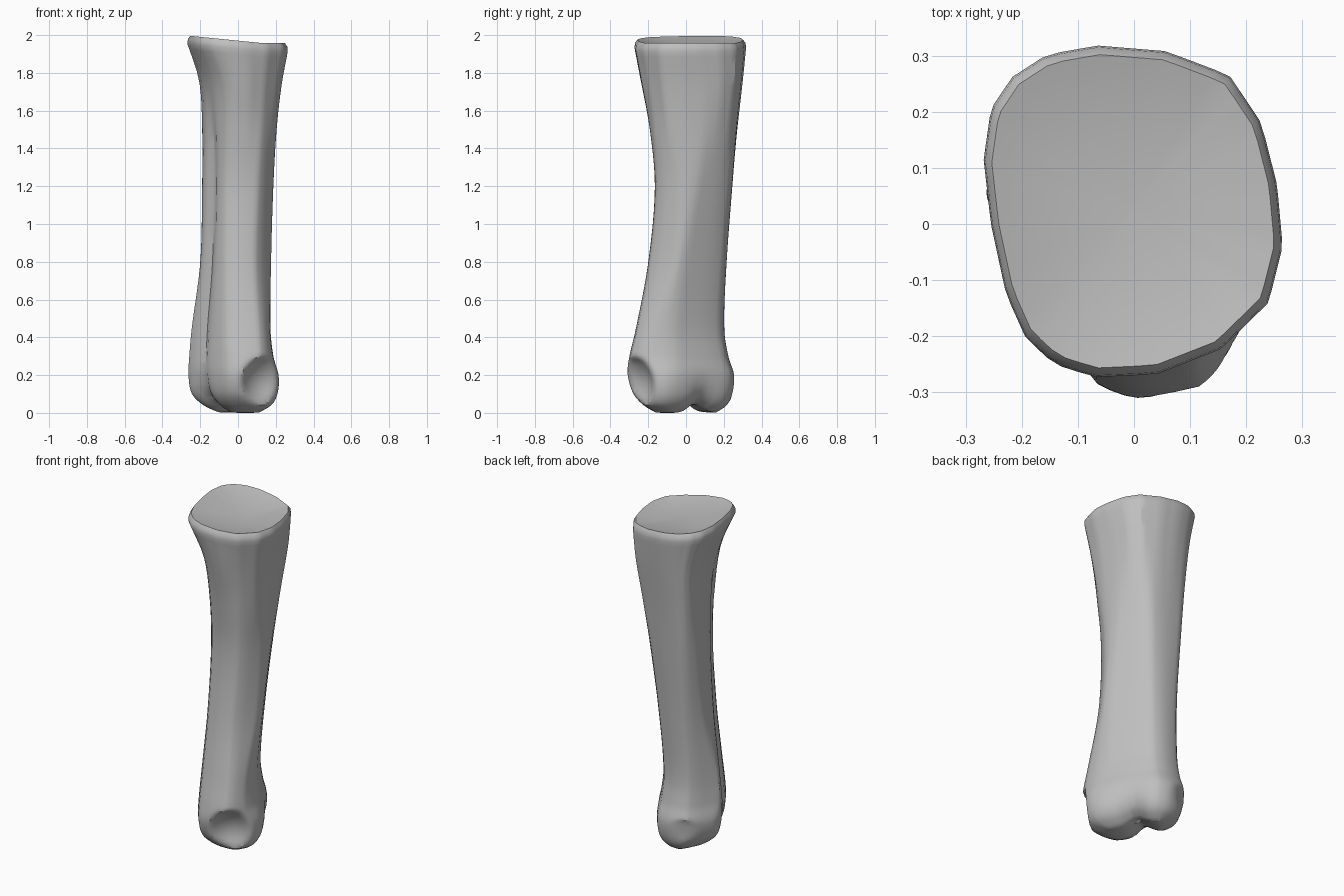
import bpy, bmesh, math
from mathutils import Vector

if "Cube" in bpy.data.objects:
    bpy.data.objects.remove(bpy.data.objects["Cube"])

# Half-widths of the shaft at each height, measured along eight directions
ANGLES = [math.radians(a) for a in (0, 30, 90, 150, 180, 210, 270, 330)]
LEVELS = [
    (0.00, .10, .05, .15, .13, .10, .08, .15, .13),
    (0.04, .172, .11, .212, .20, .18, .15, .22, .22),
    (0.10, .208, .145, .245, .25, .242, .195, .28, .255),
    (0.20, .215, .155, .255, .27, .262, .212, .312, .268),
    (0.30, .188, .135, .225, .25, .258, .208, .30, .26),
    (0.45, .172, .12, .202, .235, .245, .195, .265, .235),
    (0.80, .175, .145, .215, .228, .20, .165, .20, .185),
    (1.20, .187, .19, .245, .245, .19, .148, .165, .18),
    (1.50, .205, .23, .27, .262, .19, .155, .193, .21),
    (1.75, .233, .265, .297, .285, .205, .185, .24, .245),
    (1.93, .265, .28, .315, .32, .268, .265, .275, .278),
]
# Outline of the upper end
TOP = [(.265, -.04), (.255, .07), (.227, .18), (.17, .265), (.057, .308), (-.065, .318),
       (-.155, .302), (-.217, .262), (-.255, .205), (-.268, .115), (-.255, 0), (-.228, -.125),
       (-.193, -.203), (-.142, -.25), (-.07, -.273), (.04, -.268), (.155, -.223), (.24, -.14)]
CENTRE = Vector((0, .02))
STEPS = 8


def smooth(x):
    x = min(1, max(0, x))
    return x * x * (3 - 2 * x)


def bump(x, w):
    return math.exp(-(x / w)**2)


def widths(z):
    """Smooth interpolation of the half-widths at height z."""
    n = len(LEVELS)
    i = max(k for k in range(n - 1) if LEVELS[k][0] <= z + 1e-9)
    a, b = LEVELS[i], LEVELS[i + 1]
    p, q = LEVELS[max(i - 1, 0)], LEVELS[min(i + 2, n - 1)]
    d = b[0] - a[0]
    t = (z - a[0]) / d
    out = []
    for k in range(1, 9):
        ma = (b[k] - p[k]) / (b[0] - p[0]) * d
        mb = (q[k] - a[k]) / (q[0] - a[0]) * d
        out.append((2*t**3 - 3*t*t + 1) * a[k] + (t**3 - 2*t*t + t) * ma
                   + (3*t*t - 2*t**3) * b[k] + (t**3 - t*t) * mb)
    return out


def top_point(direction):
    """Where a ray from the centre meets the upper outline."""
    for i in range(len(TOP)):
        a, b = Vector(TOP[i - 1]) - CENTRE, Vector(TOP[i]) - CENTRE
        ca, cb = a.x * direction.y - a.y * direction.x, b.x * direction.y - b.y * direction.x
        if ca >= 0 > cb and (a + b).dot(direction) > 0:
            return CENTRE + a.lerp(b, ca / (ca - cb))
    return CENTRE + direction


def outline(z):
    """Rounded eight-sided outline with soft corners."""
    h = widths(z)
    corners = []
    for i in range(8):
        j = (i + 1) % 8
        a, b = ANGLES[i], ANGLES[j]
        s = math.sin(b - a)
        corners.append(Vector(((h[i] * math.sin(b) - h[j] * math.sin(a)) / s,
                               (h[j] * math.cos(a) - h[i] * math.cos(b)) / s, z)))
    pts = []
    for i in range(8):
        c = corners[i]
        m0, m1 = (corners[i - 1] + c) / 2, (c + corners[(i + 1) % 8]) / 2
        for k in range(STEPS):
            t = k / STEPS
            curve = m0 * (1 - t)**2 + c * 2 * t * (1 - t) + m1 * t * t
            line = m0.lerp(c, 2 * t) if t < .5 else c.lerp(m1, 2 * t - 1)
            pts.append(curve.lerp(line, .35))
    return pts


# Correction that turns the last outline into the true upper one
SHIFT = [Vector((*(top_point(p.xy - CENTRE) - p.xy), 0)) for p in outline(1.93)]


def section(z):
    w = smooth((z - 1.2) / .73)
    return [p + s * w for p, s in zip(outline(z), SHIFT)]


def pit(p, centre, normal, radius, depth):
    """Flatten and dish the side of a knuckle, softly fading past the rim."""
    rel = p - centre
    d = rel.dot(normal)
    r = (rel - normal * d).length / radius
    if d > -.12 and r < 1.25:
        over = d + depth * max(0, 1 - r * r)
        push = (over + math.sqrt(over * over + .0004)) / 2
        p -= normal * push * (1 - smooth((r - .95) / .3))


FRONT_PIT = (Vector((.115, -.246, .165)), Vector((.57, -.81, -.12)).normalized(), .118, .04)
BACK_PIT = (Vector((-.145, .235, .14)), Vector((-.5, .866, 0)).normalized(), .08, .01)


def sculpt(p):
    """Side groove, split between the two knuckles, and side pits."""
    z = p.z
    side = Vector((-.866, -.5, 0))
    along = Vector((-.5, .866, 0))
    s, d = p.dot(along), p.dot(side)
    if d > 0.06 and .05 < z < 1.75:
        fade = min(1, (z - .05) / .2, (1.75 - z) / .3)
        p -= side * .02 * fade * bump(s - .02, .035)
    if z < .28:
        p += side * (-d) * .24 * smooth(1 - z / .28) * bump(s - .03, .065)
        p.z += .05 * max(0, 1 - z / .15) * bump(s - .03, .06)
    pit(p, *FRONT_PIT)
    pit(p, *BACK_PIT)
    return p


def tilt(p, amount):
    p.z += amount * (-.1 * p.x + .1 * max(0, p.x - .13))
    return p


rings = []
# Underside, from the middle outwards
base = section(0)
mid = sum(base, Vector()) / len(base)
for s in (.05, .3, .55, .8):
    rings.append([sculpt(mid.lerp(p, s) + Vector((0, 0, .004 * s))) for p in base])
# Shaft
heights = [.005, .015, .03, .045, .06, .08] + [.1 + .015 * i for i in range(20)]
heights += [.42 + .06 * i for i in range(25)] + [1.9, 1.93]
for z in heights:
    rings.append([tilt(sculpt(p), smooth((z - 1.6) / .33)) for p in section(z)])
# Bevelled rim and dished upper end
top = section(1.93)
mid = sum(top, Vector()) / len(top)
for s, z in ((.99, 1.955), (.945, 1.974), (.85, 1.968), (.7, 1.96), (.5, 1.952), (.25, 1.946), (.03, 1.944)):
    rings.append([tilt(Vector((*mid.lerp(p, s).xy, z)), 1) for p in top])

bm = bmesh.new()
loops = [[bm.verts.new(p) for p in r] for r in rings]
n = len(loops[0])
for a, b in zip(loops, loops[1:]):
    for i in range(n):
        j = (i + 1) % n
        bm.faces.new((a[i], a[j], b[j], b[i]))
bm.faces.new(loops[0][::-1])
bm.faces.new(loops[-1])
bmesh.ops.recalc_face_normals(bm, faces=bm.faces)
low = min(v.co.z for v in bm.verts)
for v in bm.verts:
    v.co.z -= low
mesh = bpy.data.meshes.new("bone")
bm.to_mesh(mesh)
bm.free()
bone = bpy.data.objects.new("bone", mesh)
bpy.context.collection.objects.link(bone)

grey = bpy.data.materials.new("plain grey")
grey.diffuse_color = (.52, .52, .52, 1)
grey.use_nodes = True
grey.node_tree.nodes["Principled BSDF"].inputs["Base Color"].default_value = grey.diffuse_color
mesh.materials.append(grey)
bpy.context.view_layer.objects.active = bone
bone.select_set(True)
bpy.ops.object.shade_smooth_by_angle(angle=math.radians(32))
